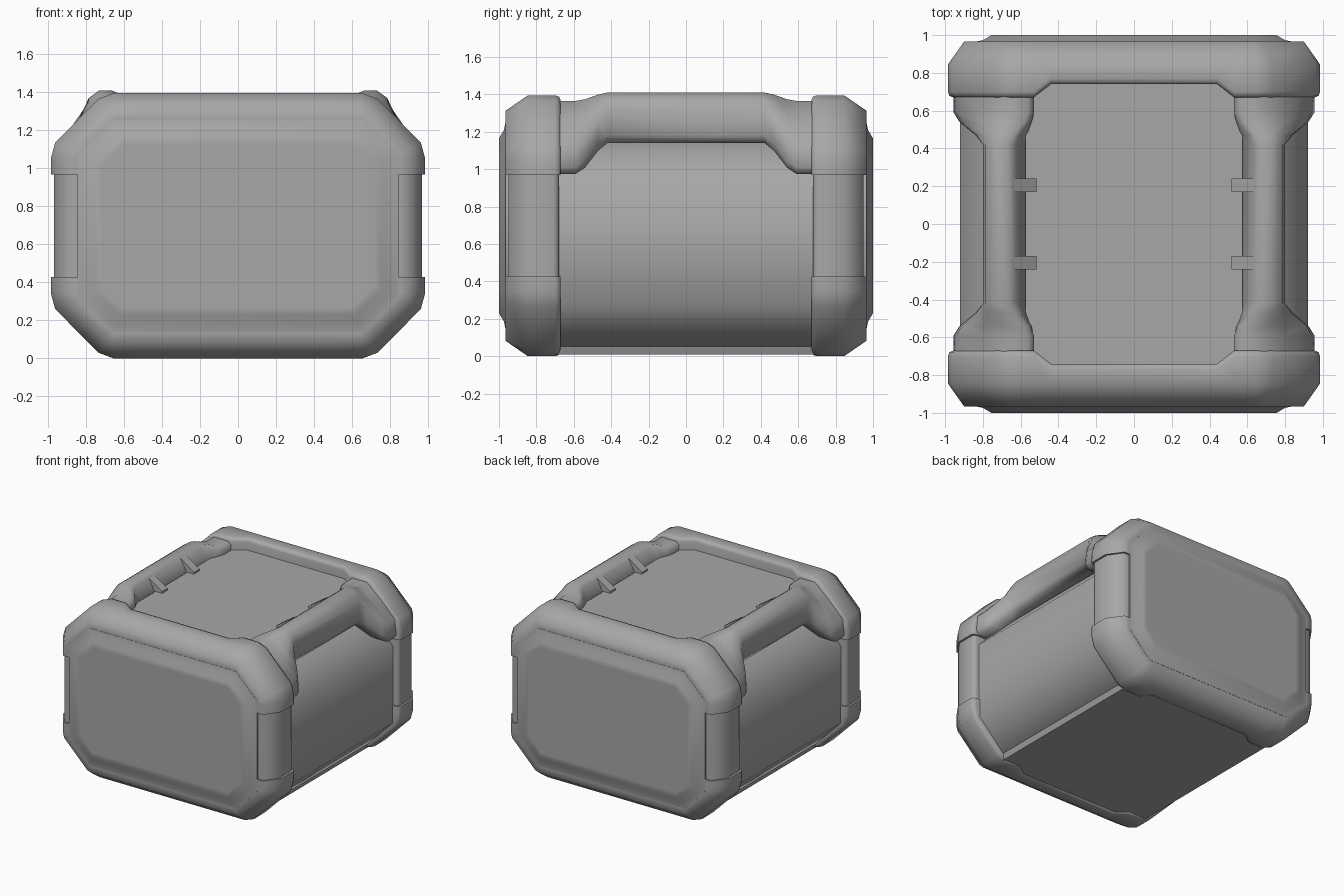
import bpy, bmesh, math

if "Cube" in bpy.data.objects:
    bpy.data.objects.remove(bpy.data.objects["Cube"])

GREY = (0.39, 0.39, 0.39, 1)
mat = bpy.data.materials.new("mid grey")
mat.use_nodes = True
mat.diffuse_color = GREY
mat.node_tree.nodes["Principled BSDF"].inputs["Base Color"].default_value = GREY

W, H, C = 0.985, 1.395, 0.27   # half width, height and corner cut of the frame
T = math.tan(math.pi / 8)


def loft(name, rings, angle=60):
    """Skin a list of equal rings and close both ends."""
    bm = bmesh.new()
    vs = [[bm.verts.new(p) for p in r] for r in rings]
    n = len(rings[0])
    for a, b in zip(vs, vs[1:]):
        for i in range(n):
            j = (i + 1) % n
            bm.faces.new((a[i], a[j], b[j], b[i]))
    bm.faces.new(vs[0])
    bm.faces.new(vs[-1])
    bmesh.ops.recalc_face_normals(bm, faces=bm.faces)
    mesh = bpy.data.meshes.new(name)
    bm.to_mesh(mesh)
    bm.free()
    mesh.materials.append(mat)
    ob = bpy.data.objects.new(name, mesh)
    bpy.context.collection.objects.link(ob)
    bpy.ops.object.select_all(action="DESELECT")
    ob.select_set(True)
    bpy.context.view_layer.objects.active = ob
    bpy.ops.object.shade_smooth_by_angle(angle=math.radians(angle))
    return ob


def octagon(d, y):
    """Frame outline moved inward by d."""
    w, c = W - d, C + d * (T - 1)
    q = [(w, H - d - c), (w - c, H - d)]
    top = q + [(-x, z) for x, z in reversed(q)]
    return [(x, y, z) for x, z in top + [(x, H - z) for x, z in reversed(top)]]


def section(yi):
    """Chamfered bar section: inward depth and distance from the middle."""
    return [(0.155, 0.92), (0.15, 0.962), (0.085, 0.965),
            (0, 0.845), (0, yi + 0.03), (0.008, yi + 0.008), (0.03, yi), (0.155, yi)]


# Main body with a hand recess under each handle
half = [(0.69, 0.045), (0.92, 0.28), (0.92, 0.90), (0.73, 1.10), (0.575, 1.16), (0.575, 1.30)]
outline = half + [(-x, z) for x, z in reversed(half)]
loft("body", [[(x, y, z) for x, z in outline] for y in (-0.87, 0.87)])

# Base plate
loft("base_plate", [[(s * w, y, z) for s, y in ((-1, -0.8), (1, -0.8), (1, 0.8), (-1, 0.8))]
                    for w, z in ((0.68, 0.01), (0.70, 0.06))], 30)

# Path of the frame cap with softened corners: point, inward direction, inner distance
right = [(W, 0.968, -1, 0, 0.67), (W, 1.05, -1, 0, 0.67), (0.962, 1.135, -0.86, -0.5, 0.67),
         (0.735, 1.365, -0.66, -0.75, 0.67), (0.655, H, -0.1, -0.97, 0.67),
         (0.53, H, 0, -0.97, 0.67), (0.44, H, 0, -0.97, 0.74)]
path = right + [(-x, z, -nx, nz, yi) for x, z, nx, nz, yi in reversed(right)]

for s, end in ((-1, "front"), (1, "back")):
    # Shallow raised end panel
    loft(end + "_panel", [octagon(d, s * y) for d, y in
                          ((0.14, 0.90), (0.14, 0.964), (0.185, 0.973), (0.23, 1.0),
                           (0.27, 1.0))])
    # Upper and lower frame caps
    for level in ("upper", "lower"):
        rings = []
        for x, z, nx, nz, yi in path:
            ring = [(x + nx * d, s * y, z + nz * d) for d, y in section(yi)]
            if level == "lower":
                ring = [(a, b, H - c) for a, b, c in ring]
            rings.append(ring)
        loft(f"{end}_{level}_frame", rings)
    # Slimmer corner posts between the caps
    for m, side in ((1, "left"), (-1, "right")):
        post = [(m * (W - 0.017 - 0.86 * d), s * min(y, 0.95)) for d, y in section(0.68)]
        loft(f"{end}_{side}_post", [[(x, y, z) for x, y in post] for z in (0.40, 1.0)])

# Handles: slim grip flaring into wide shoulder ends
grip = [(0.575, 1.28), (0.63, 1.385), (0.665, 1.41), (0.73, 1.41), (0.785, 1.37),
        (0.80, 1.31), (0.80, 1.18), (0.77, 1.14), (0.69, 1.14), (0.60, 1.18)]
foot = [(0.53, 1.28), (0.53, 1.34), (0.56, 1.365), (0.69, 1.365), (0.80, 1.27),
        (0.94, 1.13), (0.955, 1.01), (0.93, 0.975), (0.80, 0.975), (0.60, 1.13)]
stations = [(0.42, 0), (0.47, 0.25), (0.54, 0.8), (0.59, 1), (0.72, 1)]
stations = [(-y, t) for y, t in reversed(stations)] + stations
for m, side in ((1, "left"), (-1, "right")):
    loft(side + "_handle", [[(m * (a[0] + (b[0] - a[0]) * t), y, a[1] + (b[1] - a[1]) * t)
                             for a, b in zip(grip, foot)] for y, t in stations])
    # Small ribs bracing the grip against the top panel
    for y, where in ((-0.205, "front"), (0.205, "back")):
        rib = [(0.515, 1.28), (0.515, 1.315), (0.635, 1.395), (0.64, 1.28)]
        loft(f"{side}_{where}_rib", [[(m * x, y + k, z) for x, z in rib]
                                     for k in (-0.035, 0.035)], 20)
